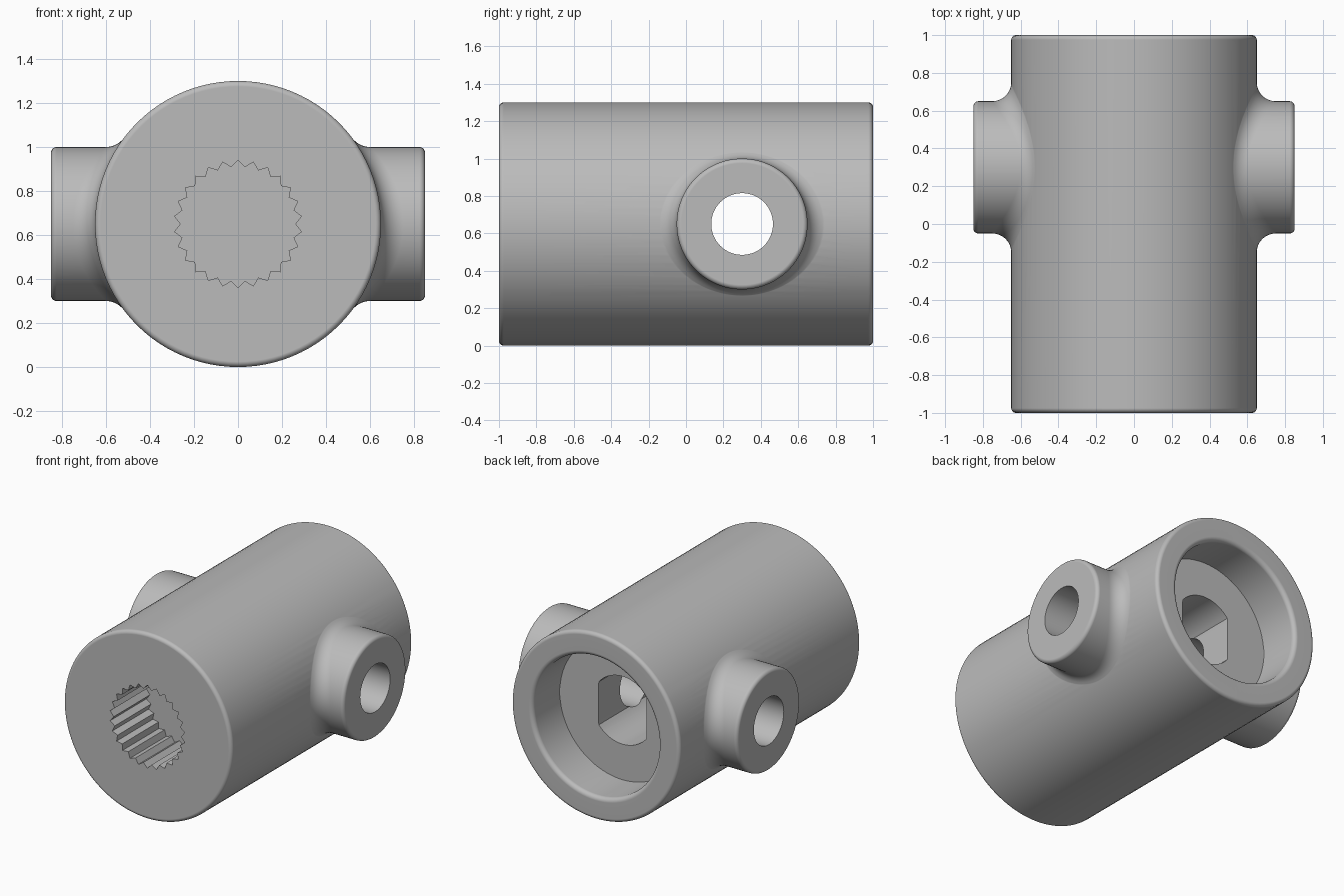
import bpy, bmesh
from math import sin, cos, pi, tau, sqrt
from mathutils import Vector

cube = bpy.data.objects.get("Cube")
if cube:
    bpy.data.objects.remove(cube)

R, BOSS_R, FILLET, ROUND = 0.65, 0.35, 0.10, 0.025
BOSS_Y, BOSS_END = 0.30, 0.85
SEG = 96

grey = bpy.data.materials.new("plain grey")
grey.use_nodes = True
grey.diffuse_color = (0.5, 0.5, 0.5, 1)
grey.node_tree.nodes["Principled BSDF"].inputs["Base Color"].default_value = (0.5, 0.5, 0.5, 1)


def loft(name, rings):
    """Skin equal-length rings into a closed solid."""
    bm = bmesh.new()
    rows = [[bm.verts.new(p) for p in ring] for ring in rings]
    for a, b in zip(rows, rows[1:]):
        for i in range(len(a)):
            j = (i + 1) % len(a)
            bm.faces.new((a[i], a[j], b[j], b[i]))
    bm.faces.new(rows[0])
    bm.faces.new(rows[-1])
    bmesh.ops.recalc_face_normals(bm, faces=bm.faces)
    mesh = bpy.data.meshes.new(name)
    bm.to_mesh(mesh)
    bm.free()
    mesh.materials.append(grey)
    obj = bpy.data.objects.new(name, mesh)
    bpy.context.collection.objects.link(obj)
    return obj


def along_y(outline, y):
    return [(x, y, R + z) for x, z in outline]


def circle(r, n=SEG):
    return [(r * cos(tau * i / n), r * sin(tau * i / n)) for i in range(n)]


def arc(cx, cy, r, start, end, n=5):
    return [(cx + r * cos(start + (end - start) * i / n),
             cy + r * sin(start + (end - start) * i / n)) for i in range(n + 1)]


def combine(target, tool, operation):
    mod = target.modifiers.new(operation.lower(), 'BOOLEAN')
    mod.object, mod.operation, mod.solver = tool, operation, 'EXACT'
    bpy.context.view_layer.objects.active = target
    bpy.ops.object.modifier_apply(modifier=mod.name)
    bpy.data.objects.remove(tool)


# Main barrel with rounded rims and a wide recess in the back
recess_r, recess_y = 0.485, 0.70
profile = arc(R - ROUND, -1 + ROUND, ROUND, -pi / 2, 0)
profile += arc(R - ROUND, 1 - ROUND, ROUND, 0, pi / 2)
profile += arc(recess_r + 0.03, 1 - 0.03, 0.03, pi / 2, pi)
profile += [(recess_r, recess_y)]
body = loft("coupling_body", [along_y(circle(r), y) for r, y in profile])


# Side bosses, each blended into the barrel with a rolling-ball fillet
def boss(side):
    def ring(x, r):
        return [(side * x, BOSS_Y + a, R + b) for a, b in circle(r)]

    rings = [ring(x, r) for r, x in
             reversed(arc(BOSS_R - ROUND, BOSS_END - ROUND, ROUND, 0, pi / 2))]
    rings.reverse()
    rings = rings[::-1]
    steps = 8
    blend = [[] for _ in range(steps + 1)]
    for a, b in circle(1):
        cy, cz = (BOSS_R + FILLET) * a, (BOSS_R + FILLET) * b
        cx = sqrt((R + FILLET) ** 2 - cz ** 2)
        centre = Vector((cx, cy, cz))
        to_boss = Vector((0, -a, -b))
        to_body = Vector((-cx, 0, -cz)).normalized()
        for k in range(steps + 1):
            p = centre + FILLET * to_boss.slerp(to_body, k / steps)
            if k == steps:
                p += to_body * 0.002
            blend[k].append((side * p.x, BOSS_Y + p.y, R + p.z))
    return loft("side_boss", rings + blend + [ring(0.3, BOSS_R)])


for side in (1, -1):
    combine(body, boss(side), 'UNION')

# Toothed socket in the front
teeth = 26
star = [((0.29, 0.26)[i % 2] * sin(pi * i / teeth),
         (0.29, 0.26)[i % 2] * cos(pi * i / teeth)) for i in range(2 * teeth)]
combine(body, loft("spline_cutter", [along_y(star, -1.1), along_y(star, -0.6)]), 'DIFFERENCE')

# Double-flat socket behind the recess
flat = 0.185
slot = [(max(-flat, min(flat, x)), z) for x, z in circle(0.237, 64)]
combine(body, loft("slot_cutter", [along_y(slot, 0.0), along_y(slot, 0.8)]), 'DIFFERENCE')

# Cross pin hole through both bosses
hole = [[(x, BOSS_Y + a, R + b) for a, b in circle(0.165, 64)] for x in (-1, 1)]
combine(body, loft("pin_hole_cutter", hole), 'DIFFERENCE')

# Smooth shading with crisp machined edges
bpy.ops.object.select_all(action='DESELECT')
body.select_set(True)
bpy.context.view_layer.objects.active = body
bpy.ops.object.shade_smooth_by_angle(angle=0.52)
weighted = body.modifiers.new("weighted_normals", 'WEIGHTED_NORMAL')
weighted.keep_sharp = True
